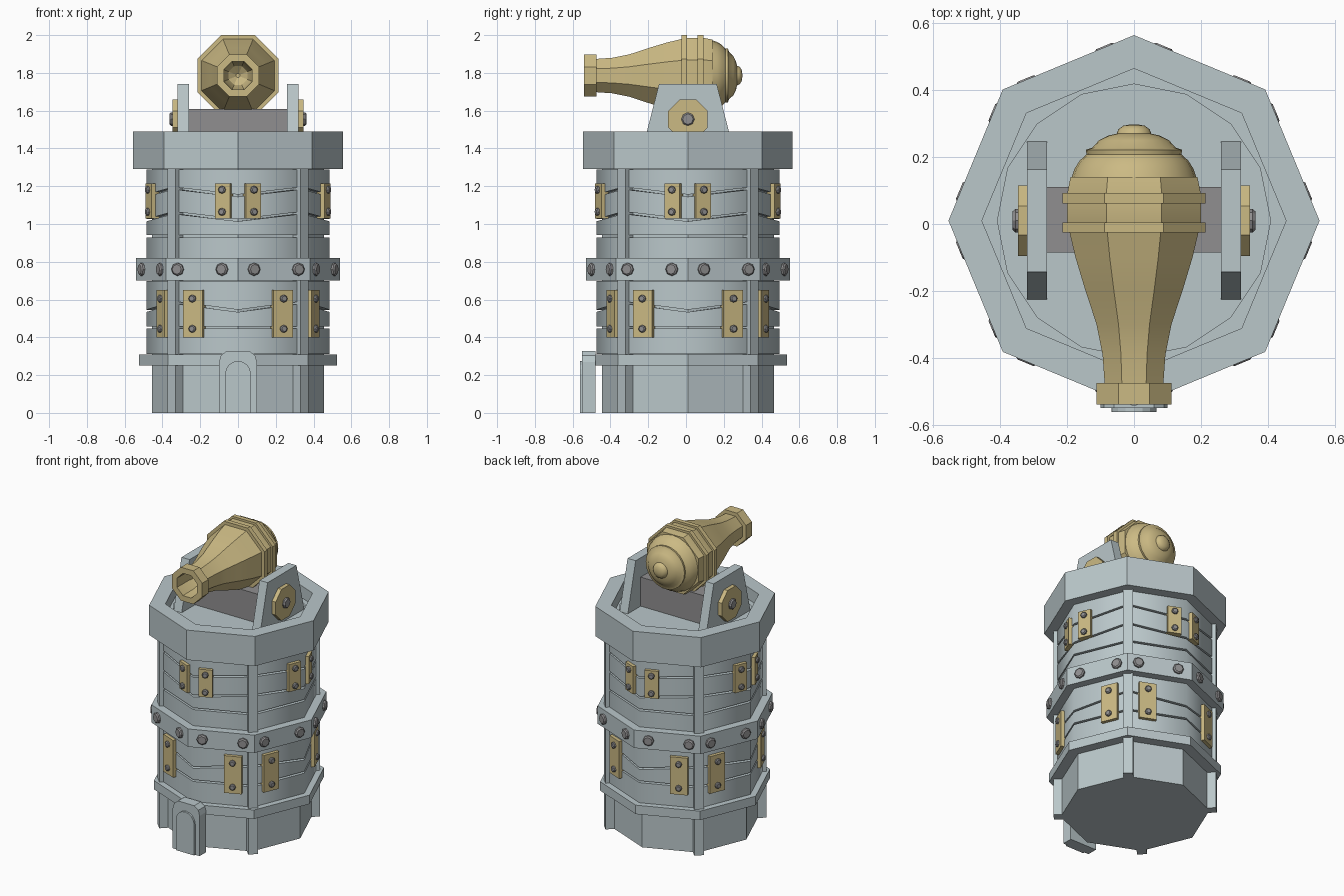
import bpy, bmesh, math
from math import pi, sin, cos, radians
from mathutils import Matrix, Vector

if "Cube" in bpy.data.objects:
    bpy.data.objects.remove(bpy.data.objects["Cube"], do_unlink=True)


def material(name, rgb):
    m = bpy.data.materials.new(name)
    m.use_nodes = True
    m.diffuse_color = (*rgb, 1)
    m.node_tree.nodes["Principled BSDF"].inputs["Base Color"].default_value = (*rgb, 1)
    return m


STONE = material("pale blue grey", (0.49, 0.57, 0.59))
BRASS = material("brass", (0.60, 0.49, 0.23))
IRON = material("iron grey", (0.28, 0.275, 0.28))

CENTRE = Matrix.Translation((0, 0.01, 0))
FLAT = pi / 8                      # turns an octagon so that a flat side faces the axis
APO = cos(FLAT)


def finish(name, bm, mat, matrix=CENTRE, smooth=None):
    bmesh.ops.transform(bm, matrix=matrix, verts=bm.verts)
    bmesh.ops.recalc_face_normals(bm, faces=bm.faces)
    me = bpy.data.meshes.new(name)
    bm.to_mesh(me)
    bm.free()
    me.materials.append(mat)
    if smooth:
        me.shade_smooth()
        me.set_sharp_from_angle(angle=radians(smooth))
    ob = bpy.data.objects.new(name, me)
    bpy.context.collection.objects.link(ob)
    return ob


def lathe(name, profile, mat, matrix=CENTRE, sides=8, phase=0.0, smooth=None):
    """Stack of (radius, z) rings around z, closed at both ends."""
    bm = bmesh.new()
    rings = [[bm.verts.new((r * cos(phase + 2 * pi * i / sides),
                            r * sin(phase + 2 * pi * i / sides), z))
              for i in range(sides)] for r, z in profile]
    for a, b in zip(rings, rings[1:]):
        for i in range(sides):
            j = (i + 1) % sides
            bm.faces.new((a[i], a[j], b[j], b[i]))
    bm.faces.new(rings[0])
    bm.faces.new(rings[-1])
    return finish(name, bm, mat, matrix, smooth)


def hoop(name, outer, inner, low, high, smooth=None):
    """Octagonal ring; low and high are (z at axis corners, z at diagonal corners)."""
    bm = bmesh.new()
    loops = []
    for r, z in ((outer, low), (outer, high), (inner, high), (inner, low)):
        loops.append([bm.verts.new((r * cos(i * pi / 4), r * sin(i * pi / 4), z[i % 2]))
                      for i in range(8)])
    for k in range(4):
        a, b = loops[k], loops[(k + 1) % 4]
        for i in range(8):
            j = (i + 1) % 8
            bm.faces.new((a[i], a[j], b[j], b[i]))
    return finish(name, bm, STONE, CENTRE, smooth)


def box(name, lo, hi, mat, matrix=CENTRE):
    bm = bmesh.new()
    lo, hi = Vector(lo), Vector(hi)
    bmesh.ops.create_cube(bm, size=1, matrix=Matrix.Translation((lo + hi) / 2)
                          @ Matrix.Diagonal((*(hi - lo), 1)))
    return finish(name, bm, mat, matrix)


def slab(name, outline, depth, mat, matrix):
    """Outline in local xy, extruded along local z."""
    bm = bmesh.new()
    f = bm.faces.new([bm.verts.new((x, y, 0)) for x, y in outline])
    ext = bmesh.ops.extrude_face_region(bm, geom=[f])
    bmesh.ops.translate(bm, vec=(0, 0, depth),
                        verts=[v for v in ext["geom"] if isinstance(v, bmesh.types.BMVert)])
    return finish(name, bm, mat, matrix)


# Tower core, base ledge, middle band and crown
lathe("tower_core", [(0.455, 0), (0.455, 1.41)], STONE)
lathe("roof_floor", [(0.41, 1.405), (0.41, 1.415)], STONE, sides=16)
hoop("base_ledge", 0.525, 0.44, (0.25, 0.25), (0.31, 0.31))
hoop("middle_band", 0.54, 0.44, (0.70, 0.70), (0.82, 0.82))
hoop("crown", 0.555, 0.455, (1.29, 1.29), (1.49, 1.49))

# Planks with narrow gaps, some seams bent at the corners
GAP = 0.006
for part, seams in (("lower", [(0.305, 0.305), (0.452, 0.452), (0.54, 0.585), (0.705, 0.705)]),
                    ("upper", [(0.815, 0.815), (0.935, 0.935), (1.02, 1.06),
                               (1.15, 1.19), (1.295, 1.295)])):
    for n, (a, b) in enumerate(zip(seams, seams[1:])):
        hoop(f"{part}_plank_{n + 1}", 0.485, 0.44, [z + GAP for z in a],
             [z - GAP for z in b], smooth=50)

# Corner posts on the diagonals
for k in range(4):
    turn = CENTRE @ Matrix.Rotation(pi / 4 + k * pi / 2, 4, 'Z')
    box(f"corner_post_{k + 1}", (0.42, -0.03, 0), (0.497, 0.03, 1.30), STONE, turn)

# Brass plates with rivets, and band bolts, on every side of the tower
OUT = Matrix.Rotation(pi / 2, 4, 'Y')
for k in range(8):
    turn = CENTRE @ Matrix.Rotation(FLAT + k * pi / 4, 4, 'Z')
    s = -1 if k % 2 == 0 else 1
    face = 0.485 * APO
    for part, y, half, z0, z1, inset in (("upper", 0.105 * s, 0.043, 1.03, 1.215, 0.034),
                                         ("lower", -0.065 * s, 0.055, 0.40, 0.65, 0.045)):
        box(f"{part}_plate_{k + 1}", (face - 0.02, y - half, z0),
            (face + 0.022, y + half, z1), BRASS, turn)
        for z in (z0 + inset, z1 - inset):
            lathe(f"{part}_rivet_{k + 1}", [(0.02, 0), (0.02, 0.012), (0.014, 0.017)], IRON,
                  turn @ Matrix.Translation((face + 0.02, y, z)) @ OUT)
    for y in (0.117 * s, -0.137 * s):
        lathe(f"band_bolt_{k + 1}", [(0.034, 0), (0.034, 0.013), (0.026, 0.02)], IRON,
              turn @ Matrix.Translation((0.54 * APO - 0.002, y, 0.76)) @ OUT)

# Door frame and arched door
UPRIGHT = Matrix.Rotation(pi / 2, 4, 'X')
slab("door_frame", [(-0.10, 0), (0.10, 0), (0.10, 0.27), (0.09, 0.305), (0.06, 0.328),
                    (-0.06, 0.328), (-0.09, 0.305), (-0.10, 0.27)], 0.07, STONE,
     Matrix.Translation((0, -0.48, 0)) @ UPRIGHT)
arch = [(0.068 * cos(i * pi / 8), 0.205 + 0.07 * sin(i * pi / 8)) for i in range(9)]
slab("door", [(-0.068, 0), (0.068, 0)] + arch, 0.02, STONE,
     Matrix.Translation((0, -0.542, 0)) @ UPRIGHT)

# Gun mount: iron block, two cheeks, brass discs with bolts
box("mount_block", (-0.265, -0.095, 1.40), (0.265, 0.10, 1.61), IRON)
SIDEWAYS = Matrix(((0, 0, 1, 0), (1, 0, 0, 0), (0, 1, 0, 0), (0, 0, 0, 1)))
for side, s in (("left", 1), ("right", -1)):
    mirror = Matrix.Translation((0, 0.01, 0)) @ Matrix.Diagonal((s, 1, 1, 1))
    slab(f"{side}_cheek", [(-0.24, 1.40), (0.24, 1.40), (0.153, 1.74), (-0.153, 1.74)],
         0.06, STONE, mirror @ Matrix.Translation((0.26, 0, 0)) @ SIDEWAYS)
    axle = mirror @ Matrix.Translation((0.315, 0, 1.555)) @ OUT
    lathe(f"{side}_disc", [(0.105 / APO, 0), (0.105 / APO, 0.032)], BRASS, axle, phase=FLAT)
    lathe(f"{side}_axle_bolt", [(0.035, 0), (0.035, 0.04), (0.028, 0.048)], IRON, axle)

# Cannon along y: octagonal barrel, hollow muzzle, raised rings
GUN = Matrix.Translation((0, 0, 1.786)) @ Matrix.Rotation(-pi / 2, 4, 'X')
barrel = [(0.01, -0.33), (0.05, -0.36), (0.072, -0.42), (0.075, -0.54), (0.112, -0.54),
          (0.112, -0.475), (0.088, -0.475), (0.094, -0.39), (0.112, -0.30), (0.145, -0.20),
          (0.175, -0.10), (0.194, -0.02), (0.20, 0.0), (0.20, 0.09), (0.19, 0.14)]
lathe("barrel", [(r / APO, y) for r, y in barrel], BRASS, GUN, phase=FLAT, smooth=22)
for n, y in enumerate((-0.025, 0.062)):
    lathe(f"barrel_ring_{n + 1}", [(0.214 / APO, y), (0.214 / APO, y + 0.03)],
          BRASS, GUN, phase=FLAT)

# Rounded breech with ridge, dome and knob
lathe("breech", [(0.188, 0.135), (0.178, 0.165), (0.162, 0.19), (0.142, 0.208), (0.144, 0.222),
                 (0.125, 0.228), (0.105, 0.25), (0.075, 0.265), (0.052, 0.27), (0.047, 0.283),
                 (0.032, 0.294), (0.01, 0.298)], BRASS, GUN, sides=24, smooth=40)
